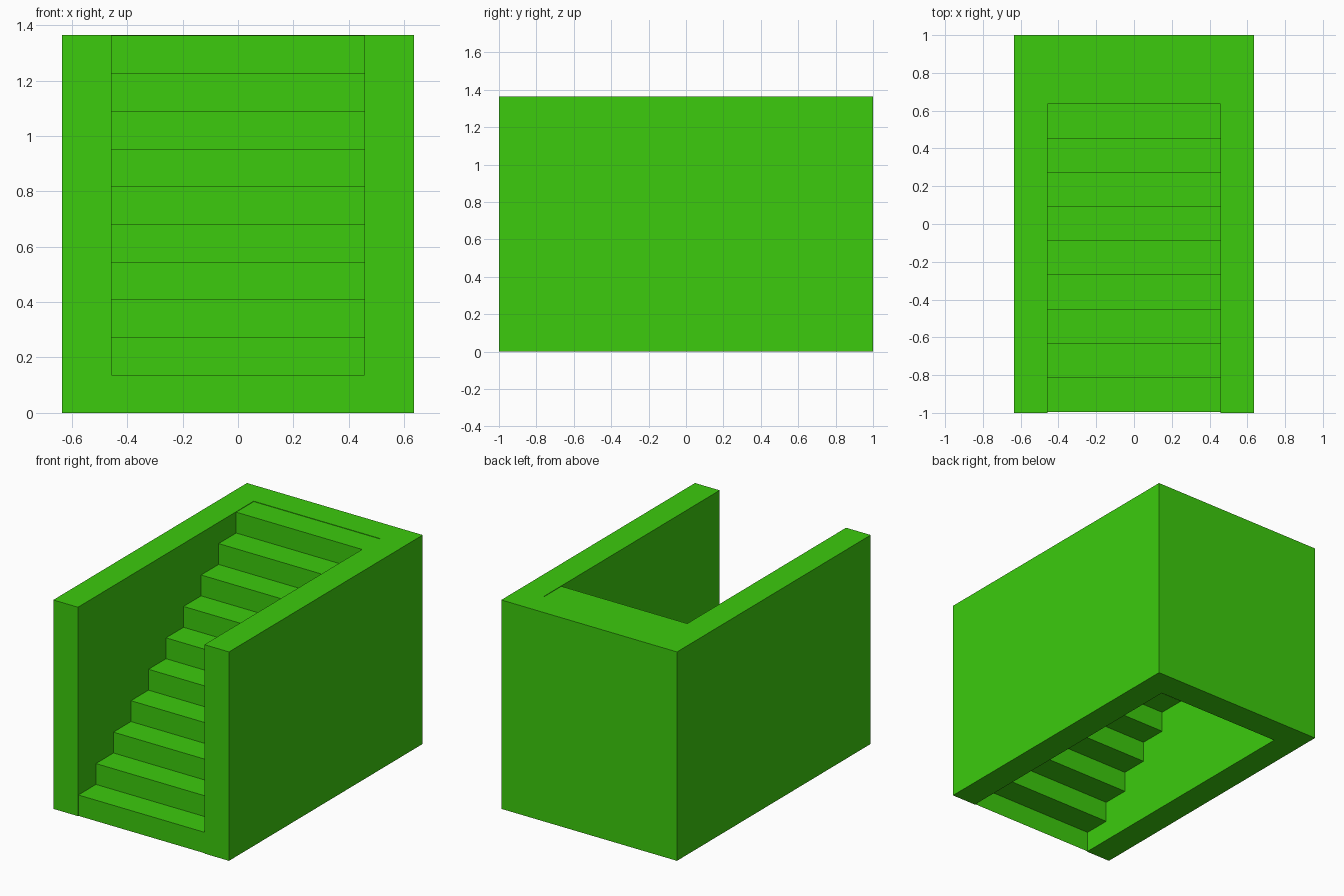
import bpy
import bmesh

cube = bpy.data.objects.get("Cube")
if cube:
    bpy.data.objects.remove(cube, do_unlink=True)

# Overall sizes
HALF_W, HALF_L, HEIGHT = 0.635, 1.0, 1.365
INNER_W, INNER_BACK = 0.457, 0.815
STEPS, STAIR_FRONT, STAIR_TOP = 10, -0.995, 1.362

# Single green material
green = bpy.data.materials.new("bright_green")
green.use_nodes = True
color = (0.045, 0.597, 0.004, 1)
green.diffuse_color = color
green.node_tree.nodes["Principled BSDF"].inputs["Base Color"].default_value = color


def finish(name, bm):
    mesh = bpy.data.meshes.new(name)
    bm.to_mesh(mesh)
    bm.free()
    mesh.materials.append(green)
    obj = bpy.data.objects.new(name, mesh)
    bpy.context.collection.objects.link(obj)
    return obj


# Surrounding walls: U-shaped plan, open at the front, extruded upward
right_half = [(INNER_W, INNER_BACK), (INNER_W, -HALF_L),
              (HALF_W, -HALF_L), (HALF_W, HALF_L)]
plan = right_half + [(-x, y) for x, y in reversed(right_half)]
bm = bmesh.new()
base = bm.faces.new([bm.verts.new((x, y, 0)) for x, y in plan])
top = bmesh.ops.extrude_face_region(bm, geom=[base], use_keep_orig=True)
bmesh.ops.translate(bm, vec=(0, 0, HEIGHT),
                    verts=[v for v in top["geom"] if isinstance(v, bmesh.types.BMVert)])
bmesh.ops.recalc_face_normals(bm, faces=bm.faces)
finish("surrounding_walls", bm)

# Staircase: folded sheet of risers and treads, hollow underneath
run = (INNER_BACK - STAIR_FRONT) / STEPS
rise = STAIR_TOP / STEPS
profile = [(STAIR_FRONT, 0)]
for i in range(STEPS):
    profile.append((STAIR_FRONT + i * run, (i + 1) * rise))
    profile.append((STAIR_FRONT + (i + 1) * run, (i + 1) * rise))
bm = bmesh.new()
rows = [[bm.verts.new((x, y, z)) for x in (-INNER_W, INNER_W)] for y, z in profile]
for low, high in zip(rows, rows[1:]):
    bm.faces.new((low[0], low[1], high[1], high[0]))
finish("staircase", bm)
